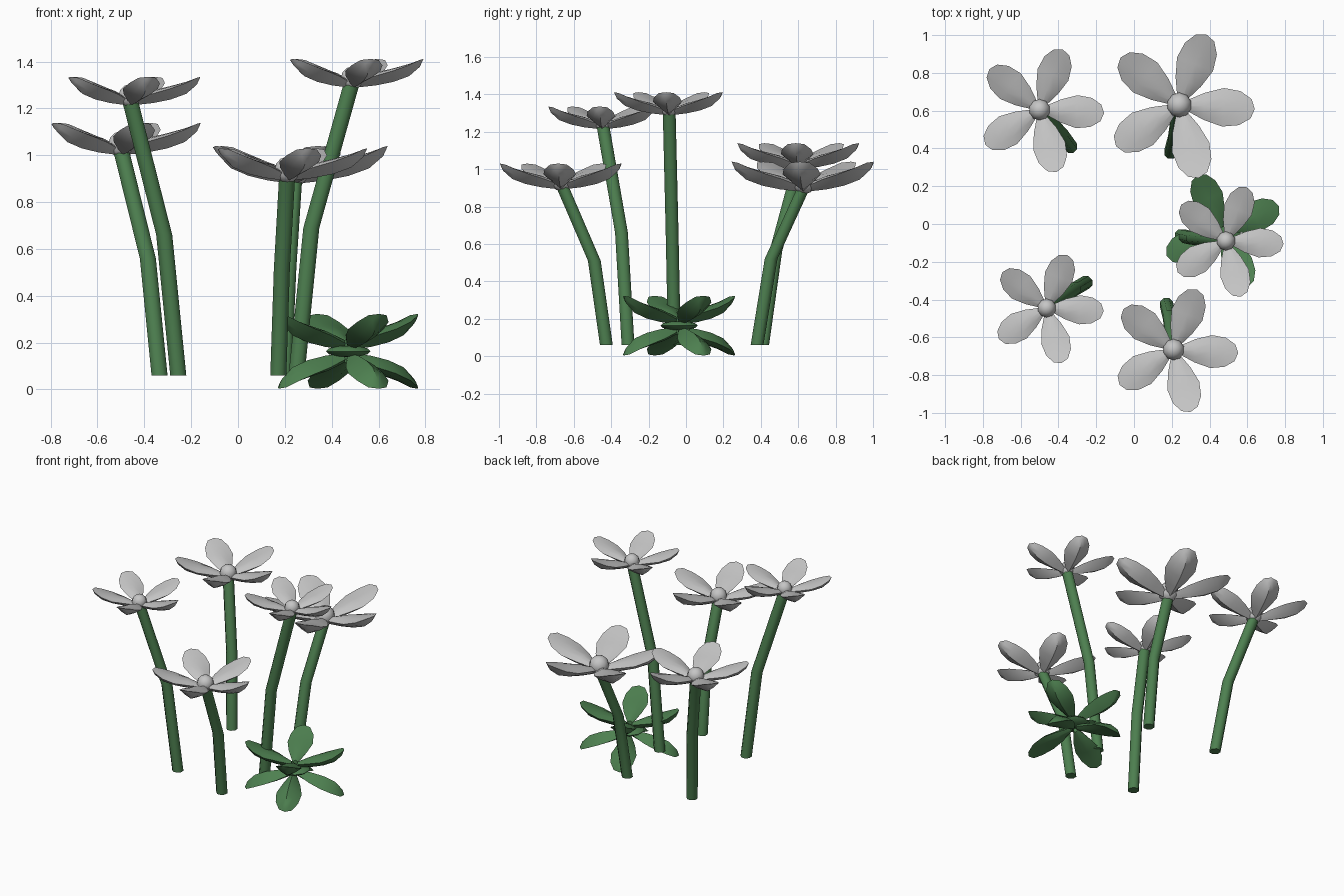
import bpy, bmesh, math
from mathutils import Vector, Matrix

if "Cube" in bpy.data.objects:
    bpy.data.objects.remove(bpy.data.objects["Cube"])


def material(name, rgb):
    m = bpy.data.materials.new(name)
    m.diffuse_color = (*rgb, 1)
    m.use_nodes = True
    m.node_tree.nodes["Principled BSDF"].inputs["Base Color"].default_value = m.diffuse_color
    return m


GREY = material("petal grey", (0.56, 0.56, 0.56))
GREEN = material("leaf green", (0.075, 0.215, 0.08))

# Petal stations on a unit radius: distance, half width, rim, top and keel height
STATIONS = [(0.06, 0.05, 0.09, 0.13, 0.02),
            (0.33, 0.18, 0.18, 0.23, 0.05),
            (0.58, 0.255, 0.25, 0.29, 0.10),
            (0.80, 0.225, 0.33, 0.35, 0.18),
            (0.95, 0.13, 0.405, 0.405, 0.31)]
TIP = (1.0, 0.0, 0.42)


def finish(bm, name, mat, angle):
    bmesh.ops.recalc_face_normals(bm, faces=bm.faces[:])
    me = bpy.data.meshes.new(name)
    bm.to_mesh(me)
    bm.free()
    ob = bpy.data.objects.new(name, me)
    bpy.context.collection.objects.link(ob)
    me.materials.append(mat)
    bpy.ops.object.select_all(action='DESELECT')
    ob.select_set(True)
    bpy.context.view_layer.objects.active = ob
    bpy.ops.object.shade_smooth_by_angle(angle=math.radians(angle))
    return ob


def add_petal(bm, mtx):
    rings = []
    for d, w, rim, top, keel in STATIONS:
        mid = (rim + top * 3) / 4
        pts = [(d, -w, rim), (d, -w * 0.5, mid), (d, 0, top), (d, w * 0.5, mid),
               (d, w, rim), (d, w * 0.5, rim * 0.4 + keel * 0.6), (d, 0, keel),
               (d, -w * 0.5, rim * 0.4 + keel * 0.6)]
        rings.append([bm.verts.new(mtx @ Vector(p)) for p in pts])
    for a, b in zip(rings, rings[1:]):
        for i in range(8):
            j = (i + 1) % 8
            bm.faces.new((a[i], a[j], b[j], b[i]))
    bm.faces.new(rings[0])
    tip = bm.verts.new(mtx @ Vector(TIP))
    for i in range(8):
        bm.faces.new((rings[-1][i], rings[-1][(i + 1) % 8], tip))


def rosette(bm, centre, radius, count, start, zscale):
    for k in range(count):
        add_petal(bm, Matrix.Translation(centre)
                  @ Matrix.Rotation(math.radians(start) + k * math.tau / count, 4, 'Z')
                  @ Matrix.Diagonal((radius, radius, radius * zscale, 1)))


def stem(name, path, radius=0.037, sides=8):
    bm = bmesh.new()
    rings = []
    for p in path:
        rings.append([bm.verts.new(Vector(p) + Vector((radius * math.cos(t), radius * math.sin(t), 0)))
                      for t in (math.tau * (i + 0.5) / sides for i in range(sides))])
    for a, b in zip(rings, rings[1:]):
        for i in range(sides):
            j = (i + 1) % sides
            bm.faces.new((a[i], a[j], b[j], b[i]))
    bm.faces.new(rings[0])
    bm.faces.new(rings[-1])
    finish(bm, name, GREEN, 50)


# Flowers: name, head centre (underside), radius, stem base, stem bend
FLOWERS = [
    ("back_left", (-0.50, 0.605, 0.995), 0.342, (-0.335, 0.41, 0.06), (-0.385, 0.48, 0.56)),
    ("back_right", (0.24, 0.63, 0.872), 0.40, (0.195, 0.38, 0.06), (0.215, 0.455, 0.52)),
    ("middle_right", (0.487, -0.09, 1.283), 0.305, (0.25, -0.062, 0.06), (0.313, -0.075, 0.69)),
    ("front_left", (-0.462, -0.445, 1.208), 0.302, (-0.255, -0.31, 0.06), (-0.315, -0.345, 0.66)),
    ("front_right", (0.21, -0.665, 0.886), 0.342, (0.172, -0.426, 0.06), (0.187, -0.49, 0.51)),
]
for name, head, r, base, bend in FLOWERS:
    head = Vector(head)
    stem(name + "_stem", [base, bend, head + Vector((0, 0, 0.03))])
    bm = bmesh.new()
    rosette(bm, head, r, 5, -3, 1.0)
    finish(bm, name + "_petals", GREY, 40)
    # round flower centre
    bm = bmesh.new()
    bmesh.ops.create_uvsphere(bm, u_segments=10, v_segments=6, radius=r * 0.165,
                              matrix=Matrix.Translation(head + Vector((0, 0, r * 0.15))))
    finish(bm, name + "_centre", GREY, 50)

# Leaf cluster: four leaves curling up and the same four mirrored downward
for name, z in (("upper_leaves", 1.17), ("lower_leaves", -1.17)):
    bm = bmesh.new()
    rosette(bm, Vector((0.47, -0.037, 0.163)), 0.325, 4, 24, z)
    finish(bm, name, GREEN, 40)
bm = bmesh.new()
bmesh.ops.create_uvsphere(bm, u_segments=10, v_segments=6, radius=0.1,
                          matrix=Matrix.Translation((0.47, -0.037, 0.163)) @ Matrix.Diagonal((1, 1, 0.25, 1)))
finish(bm, "leaf_cluster_centre", GREEN, 50)
